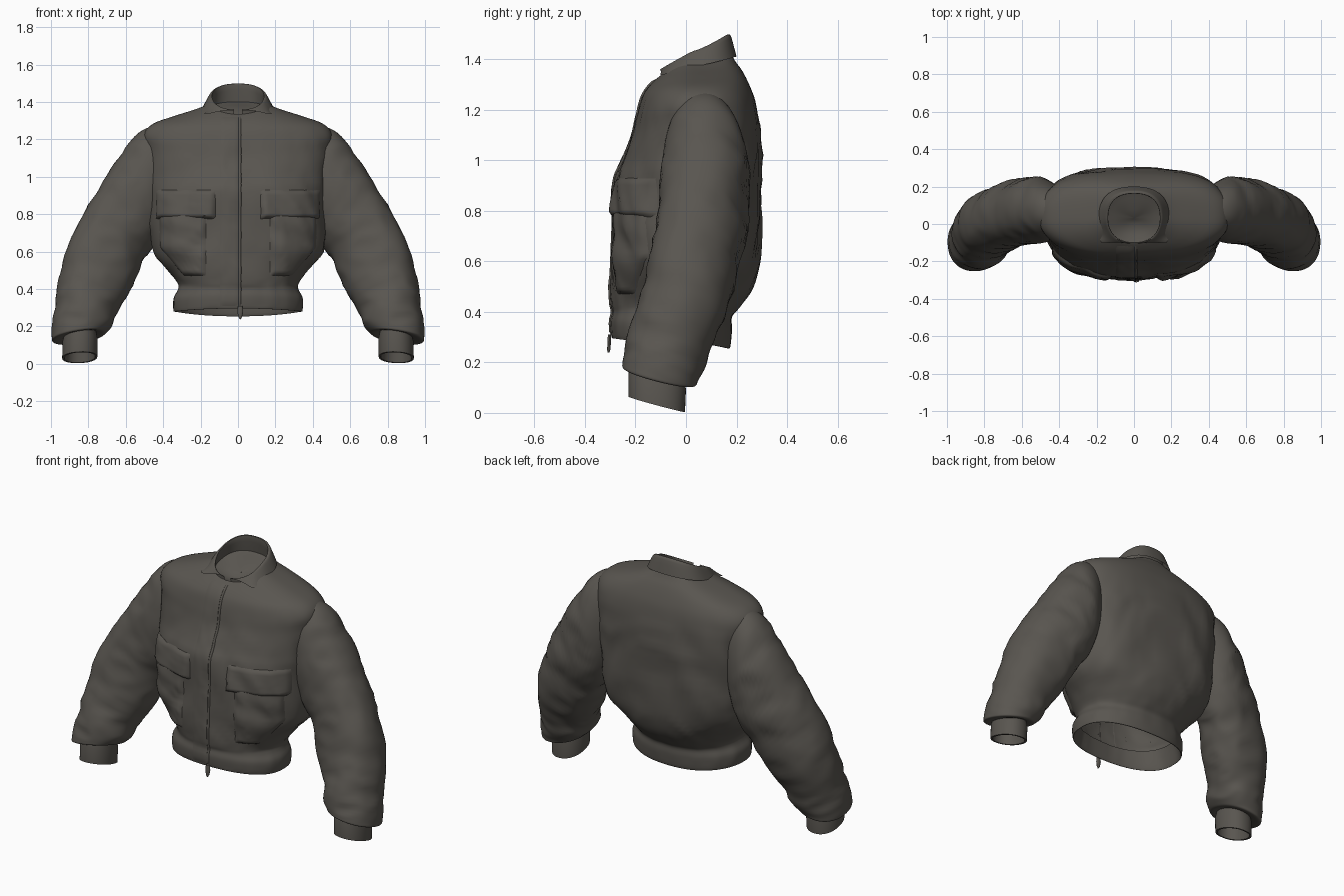
import bpy, bmesh, math
from mathutils import Vector, noise
from mathutils.bvhtree import BVHTree

if "Cube" in bpy.data.objects:
    bpy.data.objects.remove(bpy.data.objects["Cube"])

cloth = bpy.data.materials.new("dark_olive_grey_cloth")
cloth.diffuse_color = (0.100, 0.092, 0.080, 1)
cloth.use_nodes = True
cloth.node_tree.nodes["Principled BSDF"].inputs["Base Color"].default_value = cloth.diffuse_color
TAU = 2 * math.pi


def spow(v, e):
    return math.copysign(abs(v) ** e, v)


def clamp(v):
    return max(0.0, min(1.0, v))


def smooth(keys, n):
    """Catmull-Rom interpolation of parameter tuples."""
    out = []
    for i in range(len(keys) - 1):
        p = [keys[max(0, min(len(keys) - 1, i + d))] for d in (-1, 0, 1, 2)]
        for s in range(n):
            t = s / n
            out.append([0.5 * (2 * b + (c - a) * t + (2 * a - 5 * b + 4 * c - d) * t * t
                               + (3 * b - a - 3 * c + d) * t ** 3) for a, b, c, d in zip(*p)])
    return out + [list(keys[-1])]


def folds(p, stretch, seed):
    """Soft cloth creases: low noise plus ridged noise."""
    q = Vector((p.x * stretch[0] + seed, p.y * stretch[1], p.z * stretch[2]))
    return noise.noise(q) + 0.6 * (0.4 - 2 * abs(noise.noise(q * 1.7)))


def skin(name, rows, closed=True, mirror=False, fix=True):
    bm = bmesh.new()
    vs = [[bm.verts.new(p) for p in r] for r in rows]
    n = len(rows[0])
    for a, b in zip(vs, vs[1:]):
        for j in range(n if closed else n - 1):
            k = (j + 1) % n
            bm.faces.new((a[j], a[k], b[k], b[j]))
    if fix:
        bmesh.ops.recalc_face_normals(bm, faces=bm.faces)
    me = bpy.data.meshes.new(name)
    bm.to_mesh(me)
    bm.free()
    me.materials.append(cloth)
    ob = bpy.data.objects.new(name, me)
    bpy.context.collection.objects.link(ob)
    bpy.ops.object.select_all(action='DESELECT')
    ob.select_set(True)
    bpy.context.view_layer.objects.active = ob
    bpy.ops.object.shade_smooth_by_angle(angle=math.radians(45))
    if mirror:
        ob.modifiers.new("mirror", 'MIRROR').use_mirror_merge = False
    return ob


def ring(k, a0=0.0, a1=TAU, n=80, e=0.88, eb=0.88, closed=True, planar=False):
    """Horizontal ring with separate front, side and back heights; eb squares the back."""
    zf, zs, zb, hx, yf, yb = k
    pts = []
    for j in range(n):
        a = a0 + (a1 - a0) * j / (n if closed else n - 1)
        c, s = math.cos(a), math.sin(a)
        f = eb if s > 0 else e
        w = abs(s) if planar else s * s
        z = zs + ((zb if s > 0 else zf) - zs) * w
        pts.append(Vector((hx * spow(c, f), (yf + yb) / 2 + (yb - yf) / 2 * spow(s, f), z)))
    return pts


# Torso with gathered waistband (front z, side z, back z, half width, front y, back y)
body_keys = [
    (.40, .40, .38, .305, -.275, .165), (.31, .295, .27, .335, -.285, .165),
    (.30, .285, .26, .345, -.295, .175), (.36, .35, .33, .345, -.30, .182),
    (.40, .395, .38, .322, -.292, .182), (.43, .43, .42, .322, -.297, .215),
    (.50, .50, .50, .375, -.30, .265), (.60, .60, .60, .455, -.295, .288),
    (.75, .75, .75, .475, -.288, .298), (.92, .92, .92, .475, -.28, .30),
    (1.0, 1.02, 1.05, .48, -.25, .30), (1.1, 1.14, 1.16, .495, -.215, .288),
    (1.18, 1.225, 1.24, .505, -.195, .272), (1.25, 1.283, 1.30, .455, -.175, .25),
    (1.29, 1.325, 1.35, .34, -.15, .225), (1.32, 1.36, 1.385, .23, -.12, .20),
    (1.335, 1.385, 1.41, .165, -.10, .185)]
rows = []
for k in smooth(body_keys, 4):
    square = clamp((k[1] - .45) / .25) * clamp((1.34 - k[1]) / .2)
    r = ring(k, eb=.88 - .22 * square)
    yc = (k[4] + k[5]) / 2
    for p in r:
        w = clamp((p.z - .40) / .12) * max(0.1, clamp((1.3 - p.z) / .25))
        slant = Vector((p.x + p.z * .35 * (1 if p.x > 0 else -1), p.y, p.z))
        d = Vector((p.x, p.y - yc, 0)).normalized()
        p += d * folds(slant, (6, 4, 3), 3.1) * .014 * w
        if .30 < p.z < .44:      # gathers at the waistband
            p += d * .004 * noise.noise(Vector((p.x * 20, p.y * 20, 1)))
    rows.append(r)
torso = skin("torso", rows)
flat = [p for r in rows for p in r]
quads = [(i * 80 + j, i * 80 + (j + 1) % 80, (i + 1) * 80 + (j + 1) % 80, (i + 1) * 80 + j)
         for i in range(4, len(rows) - 1) for j in range(80)]
tree = BVHTree.FromPolygons(flat, quads)

# Lining that closes the neck opening
neck = [(1.33, 1.37, 1.405, .16, -.10, .182), (1.315, 1.35, 1.385, .11, -.06, .14),
        (1.31, 1.34, 1.37, .05, 0, .08), (1.335, 1.335, 1.335, .001, .03, .032)]
skin("neck_lining", [ring(k, n=40, planar=True) for k in neck])


def on_body(x, z, off):
    """Point on the front of the torso, lifted outward."""
    hit, nor, _, _ = tree.ray_cast(Vector((x, -1, z)), Vector((0, 1, 0)))
    if hit is None or hit.y > .02:
        hit, nor, _, _ = tree.find_nearest(Vector((x, -.2, z)))
    if nor.y > 0:
        nor = -nor
    return hit + nor * off


def patch(name, x_lo, x_hi, z0, z1, lift, nu=24, nv=30, edge=.02):
    """Raised cloth panel wrapped on the torso; x_lo/x_hi depend on z, lift on (u, v)."""
    rows = []
    for i in range(nv + 1):
        v = i / nv
        z = z0 + (z1 - z0) * v
        a, b = x_lo(z), x_hi(z)
        row = []
        for j in range(nu + 1):
            u = j / nu
            d = min(u * abs(b - a), (1 - u) * abs(b - a), v * (z1 - z0), (1 - v) * (z1 - z0))
            t = clamp(d / edge) ** .7
            row.append(on_body(a + (b - a) * u, z, -.001 + (lift(u, v) + .001) * t))
        rows.append(row)
    return skin(name, rows, closed=False, fix=False)


# Chest cargo pockets and their flaps
for side, s in (("right", 1), ("left", -1)):
    def edges(inner, outer):
        lo = lambda z: inner
        hi = lambda z: min(outer, .28 + max(0, z - .46) * .85)
        return (lo, hi) if s > 0 else (lambda z: -hi(z), lambda z: -lo(z))
    patch(side + "_chest_pocket", *edges(.17, .42), .47, .82,
          lambda u, v: .010 + .016 * math.sin(math.pi * u) * (.4 + .6 * math.sin(math.pi * v))
          + .003 * math.sin(v * 16 + u * 3))
    patch(side + "_pocket_flap", *edges(.12, .44), .775, .93,
          lambda u, v: .010 + .014 * (1 - v) + .003 * math.sin(u * 11 + s), nv=16)

# Front fly, zip ridge and hanging zip pull
patch("front_fly", lambda z: -.10, lambda z: .006, .305, 1.325, lambda u, v: .004, 10, 60, .02)
patch("zip_ridge", lambda z: .002, lambda z: .018, .305, 1.325, lambda u, v: .006, 6, 60, .006)
tab = [(.31, .31, .31, .012, -.309, -.296), (.28, .28, .28, .016, -.311, -.297),
       (.25, .25, .25, .010, -.312, -.299), (.238, .238, .238, .002, -.310, -.304)]
rows = [[p + Vector((.012, 0, 0)) for p in ring(k, n=12)] for k in tab]
skin("zip_pull", rows)

# Fold-down collar, open at the front
collar_keys = [(1.32, 1.36, 1.40, .148, -.10, .172), (1.348, 1.425, 1.488, .138, -.10, .162),
               (1.358, 1.432, 1.497, .146, -.105, .170), (1.35, 1.422, 1.485, .158, -.112, .180),
               (1.335, 1.372, 1.41, .188, -.128, .200)]
gap = math.radians(7)
rows = [ring(k, -math.pi / 2 + gap, 1.5 * math.pi - gap, 80, .9, .82, False, True)
        for k in smooth(collar_keys, 3)]
for i, r in enumerate(rows):
    t = max(0, (i - 6) / 6)
    for p in r:              # pull the front corners out into points
        w = clamp((-p.y - .03) / .08) * t
        p.x += (math.copysign(.205, p.x) - p.x) * .8 * w
        p.y += .025 * w
skin("collar", rows, closed=False)


def sleeve_ring(k, n=56):
    """Sleeve section from outer and inner edge points, depth range and tilt."""
    ox, oz, ix, iz, yf, yb, tilt = k
    c = Vector(((ox + ix) / 2, (yf + yb) / 2, (oz + iz) / 2))
    a = Vector(((ox - ix) / 2, 0, (oz - iz) / 2))
    b = Vector((0, (yb - yf) / 2, -tilt * (yb - yf) / 2))
    return c, [c + a * spow(math.cos(TAU * j / n), .92) + b * spow(math.sin(TAU * j / n), .92)
               for j in range(n)]


# Full bent sleeves
sleeve_keys = [
    (.39, 1.285, .39, .76, -.07, .19, 0), (.51, 1.25, .43, .67, -.095, .24, 0),
    (.60, 1.155, .46, .61, -.10, .25, .05), (.72, .98, .495, .56, -.11, .24, .1),
    (.835, .78, .53, .49, -.135, .215, .12), (.93, .58, .58, .385, -.165, .175, .15),
    (.965, .40, .63, .29, -.205, .125, .18), (.985, .25, .665, .215, -.238, .085, .22),
    (.995, .15, .70, .175, -.252, .05, .24), (.985, .122, .725, .163, -.245, .03, .25),
    (.92, .14, .765, .17, -.205, -.02, .25)]
rows = []
for i, k in enumerate(smooth(sleeve_keys, 6)):
    c, r = sleeve_ring(k)
    w = clamp((i - 4) / 8) * clamp((50 - i) / 8)
    for p in r:
        along = Vector((p.x - p.z * .6, p.y + p.z * .4, p.z))
        p += (p - c).normalized() * folds(along, (4, 4, 6), 7.7) * .014 * w
    rows.append(r)
sleeves = skin("sleeves", rows, mirror=True)


def depth(bvh, p):
    """Signed distance to a surface along its nearest normal."""
    hit, nor, _, _ = bvh.find_nearest(p)
    return (p - hit).dot(nor)


def cut_hidden(ob, bvh, inside, zone):
    """Open the armholes: drop faces lying deep inside the other part."""
    sign = 1 if depth(bvh, inside) < 0 else -1
    bm = bmesh.new()
    bm.from_mesh(ob.data)
    gone = []
    for f in bm.faces:
        c = f.calc_center_median()
        c.x = abs(c.x)
        if zone(c) and sign * depth(bvh, c) < -.015:
            gone.append(f)
    bmesh.ops.delete(bm, geom=gone, context='FACES')
    bm.to_mesh(ob.data)
    bm.free()


sleeve_tree = BVHTree.FromPolygons([v.co for v in sleeves.data.vertices],
                                   [list(f.vertices) for f in sleeves.data.polygons])
cut_hidden(sleeves, tree, Vector((0, 0, .8)), lambda c: c.x < .52 and c.z > .55)
cut_hidden(torso, sleeve_tree, Vector((.68, .06, .75)), lambda c: c.x > .41 and c.z > .6)

# Narrow cuffs with a visible inside
cuff_keys = [(.925, .17, .76, .18, -.215, -.01, .27), (.938, .12, .75, .13, -.228, 0, .27),
             (.94, .03, .752, .038, -.228, -.004, .27), (.928, .03, .764, .038, -.216, -.016, .27),
             (.92, .15, .772, .16, -.21, -.02, .27)]
skin("cuffs", [sleeve_ring(k, 40)[1] for k in cuff_keys], mirror=True)
